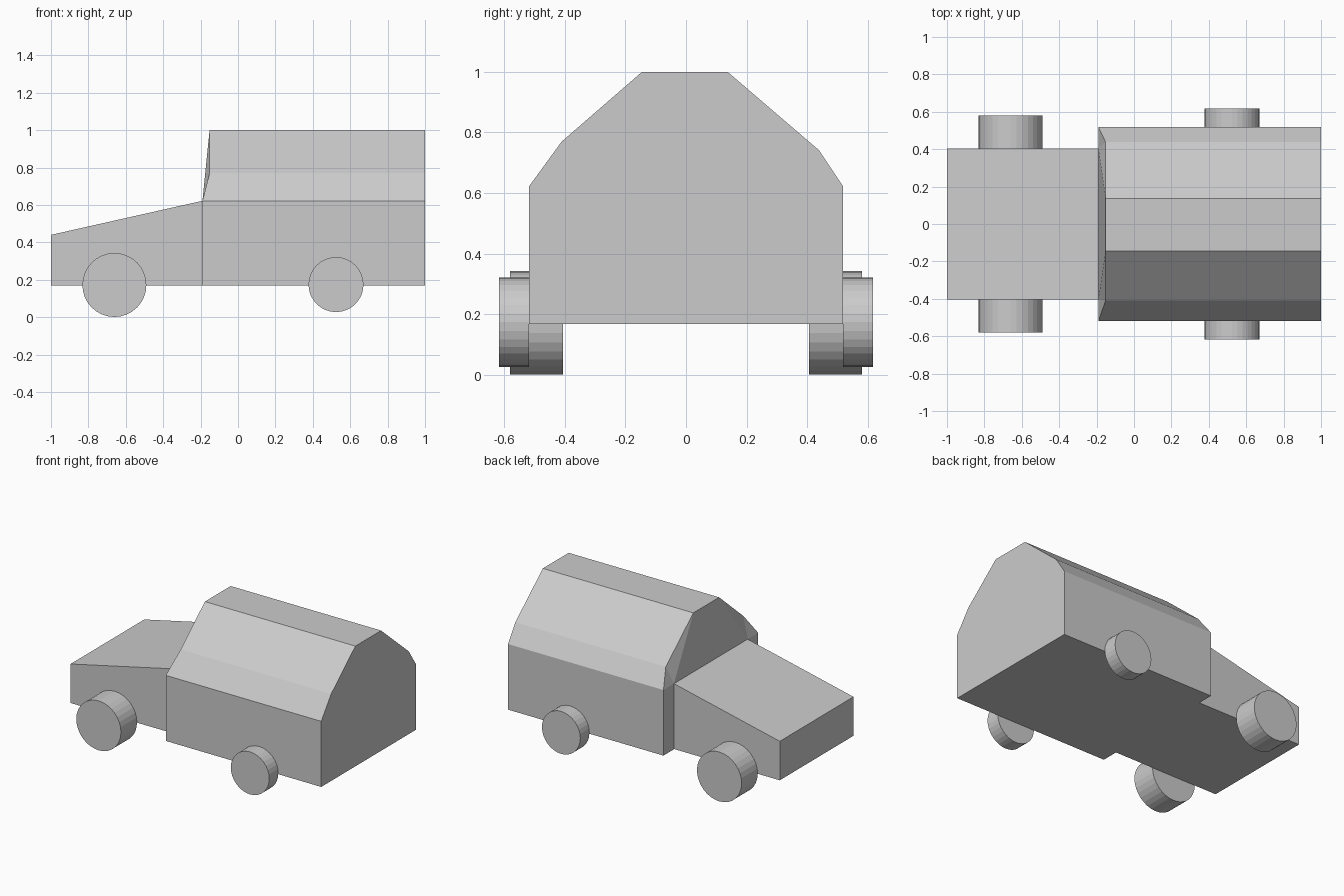
import bpy, bmesh, math

if "Cube" in bpy.data.objects:
    bpy.data.objects.remove(bpy.data.objects["Cube"])


def make_object(name, bm):
    bmesh.ops.remove_doubles(bm, verts=bm.verts, dist=1e-5)
    bmesh.ops.recalc_face_normals(bm, faces=bm.faces)
    mesh = bpy.data.meshes.new(name)
    bm.to_mesh(mesh)
    bm.free()
    obj = bpy.data.objects.new(name, mesh)
    bpy.context.collection.objects.link(obj)
    return obj


# Bonnet: sloped side profile (x, z) extruded across the width
bm = bmesh.new()
side = [(-1, 0.17), (-0.19, 0.17), (-0.19, 0.622), (-1, 0.44)]
face = bm.faces.new([bm.verts.new((x, -0.403, z)) for x, z in side])
ext = bmesh.ops.extrude_face_region(bm, geom=[face])
bmesh.ops.translate(bm, vec=(0, 0.806, 0),
                    verts=[g for g in ext["geom"] if isinstance(g, bmesh.types.BMVert)])
make_object("bonnet", bm)

# Cabin: rear section (y, z) joined to a raked front section
profile = [(-0.518, 0.622), (-0.41, 0.77), (-0.145, 1.0),
           (0.137, 1.0), (0.438, 0.742), (0.518, 0.622)]
bm = bmesh.new()
back = [bm.verts.new((1, y, z)) for y, z in profile]
front = [bm.verts.new((-0.152, y, z)) for y, z in profile]
base_b = [bm.verts.new((1, y, 0.168)) for y in (-0.518, 0.518)]
base_f = [bm.verts.new((-0.19, y, 0.168)) for y in (-0.518, 0.518)]
sill = [bm.verts.new((-0.19, y, 0.622)) for y in (-0.518, -0.403, 0.403, 0.518)]

bm.faces.new(back + base_b[::-1])
for i in range(5):
    bm.faces.new((front[i], front[i + 1], back[i + 1], back[i]))
bm.faces.new(base_f + base_b[::-1])
bm.faces.new(base_f[::-1] + sill)

# Windscreen and the faceted corners beside it
bm.faces.new((sill[1], sill[2], front[3], front[2]))
for outer, inner, low, mid, top, k in ((0, 1, 0, 1, 2, 0), (3, 2, 5, 4, 3, 1)):
    bm.faces.new((sill[inner], front[top], front[mid]))
    bm.faces.new((sill[outer], sill[inner], front[mid]))
    bm.faces.new((sill[outer], front[mid], front[low]))
    bm.faces.new((base_f[k], base_b[k], back[low], front[low], sill[outer]))
make_object("cabin", bm)


# Wheels: flat-sided cylinders on the body sides
def wheel(name, x, z, radius, y_in, y_out):
    bpy.ops.mesh.primitive_cylinder_add(
        vertices=32, radius=radius, depth=abs(y_out - y_in),
        location=(x, (y_in + y_out) / 2, z), rotation=(math.pi / 2, 0, 0))
    bpy.context.object.name = name


for s, label in ((-1, "right"), (1, "left")):
    wheel("front_wheel_" + label, -0.661, 0.172, 0.171, s * 0.405, s * 0.58)
    wheel("rear_wheel_" + label, 0.524, 0.174, 0.147, s * 0.518, s * 0.617)
